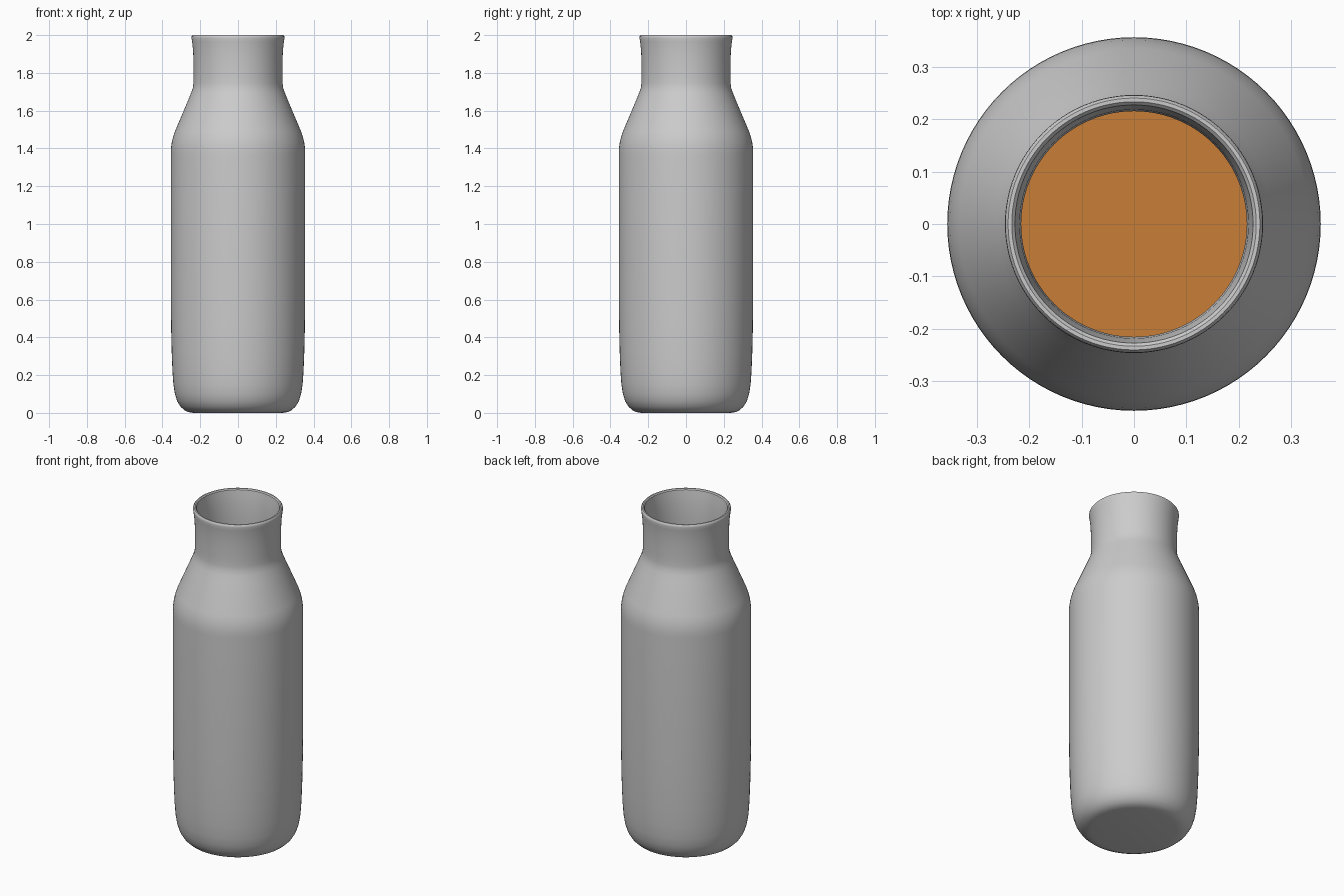
import bpy, bmesh, math

if "Cube" in bpy.data.objects:
    bpy.data.objects.remove(bpy.data.objects["Cube"])

SEGS = 96
WALL = 0.02
LEVEL = 1.5


def lathe(name, profile, colour=None):
    """Revolve a (radius, z) profile that starts and ends on the axis."""
    bm = bmesh.new()
    rings = []
    for r, z in profile:
        if r < 1e-6:
            rings.append([bm.verts.new((0, 0, z))] * SEGS)
        else:
            rings.append([bm.verts.new((r * math.cos(2 * math.pi * i / SEGS),
                                        r * math.sin(2 * math.pi * i / SEGS), z))
                          for i in range(SEGS)])
    for low, high in zip(rings, rings[1:]):
        for i in range(SEGS):
            j = (i + 1) % SEGS
            corners = list(dict.fromkeys((low[i], low[j], high[j], high[i])))
            bm.faces.new(corners)
    bmesh.ops.recalc_face_normals(bm, faces=bm.faces)
    mesh = bpy.data.meshes.new(name)
    bm.to_mesh(mesh)
    bm.free()
    obj = bpy.data.objects.new(name, mesh)
    bpy.context.collection.objects.link(obj)
    if colour:
        mat = bpy.data.materials.new(name + "_colour")
        mat.diffuse_color = colour
        mat.use_nodes = True
        mat.node_tree.nodes["Principled BSDF"].inputs["Base Color"].default_value = mat.diffuse_color
        mesh.materials.append(mat)
    bpy.ops.object.select_all(action='DESELECT')
    obj.select_set(True)
    bpy.context.view_layer.objects.active = obj
    bpy.ops.object.shade_smooth_by_angle(angle=math.radians(35))
    return obj


# Outer silhouette: rounded base, straight body, sloped shoulder, flared neck
outer = [(0.235, 0.0), (0.262, 0.004), (0.285, 0.015), (0.305, 0.034),
         (0.322, 0.062), (0.334, 0.10), (0.342, 0.15), (0.347, 0.22),
         (0.351, 0.32), (0.354, 0.45), (0.356, 0.62), (0.356, 1.37),
         (0.355, 1.40), (0.351, 1.43), (0.344, 1.46), (0.334, 1.49),
         (0.262, 1.66), (0.248, 1.695), (0.239, 1.72), (0.236, 1.745),
         (0.235, 1.78), (0.235, 1.85), (0.238, 1.92), (0.243, 1.965)]
rim = [(0.246, 1.985), (0.245, 1.994), (0.240, 2.0), (0.233, 2.0), (0.227, 1.994)]

# Inner wall follows the outer one
inner = [(r - WALL, max(z, WALL + z * 0.8)) for r, z in outer]

# Bottle shell
lathe("bottle", [(0, 0)] + outer + rim + inner[::-1] + [(0, WALL)])

# Drink filling the bottle up to the shoulder
fill = [(r - 0.002, z + 0.002) for r, z in inner if z < LEVEL - 0.005]
lathe("drink", [(0, WALL + 0.002)] + fill + [(0.308, LEVEL), (0, LEVEL)],
      (0.58, 0.21, 0.04, 1))
